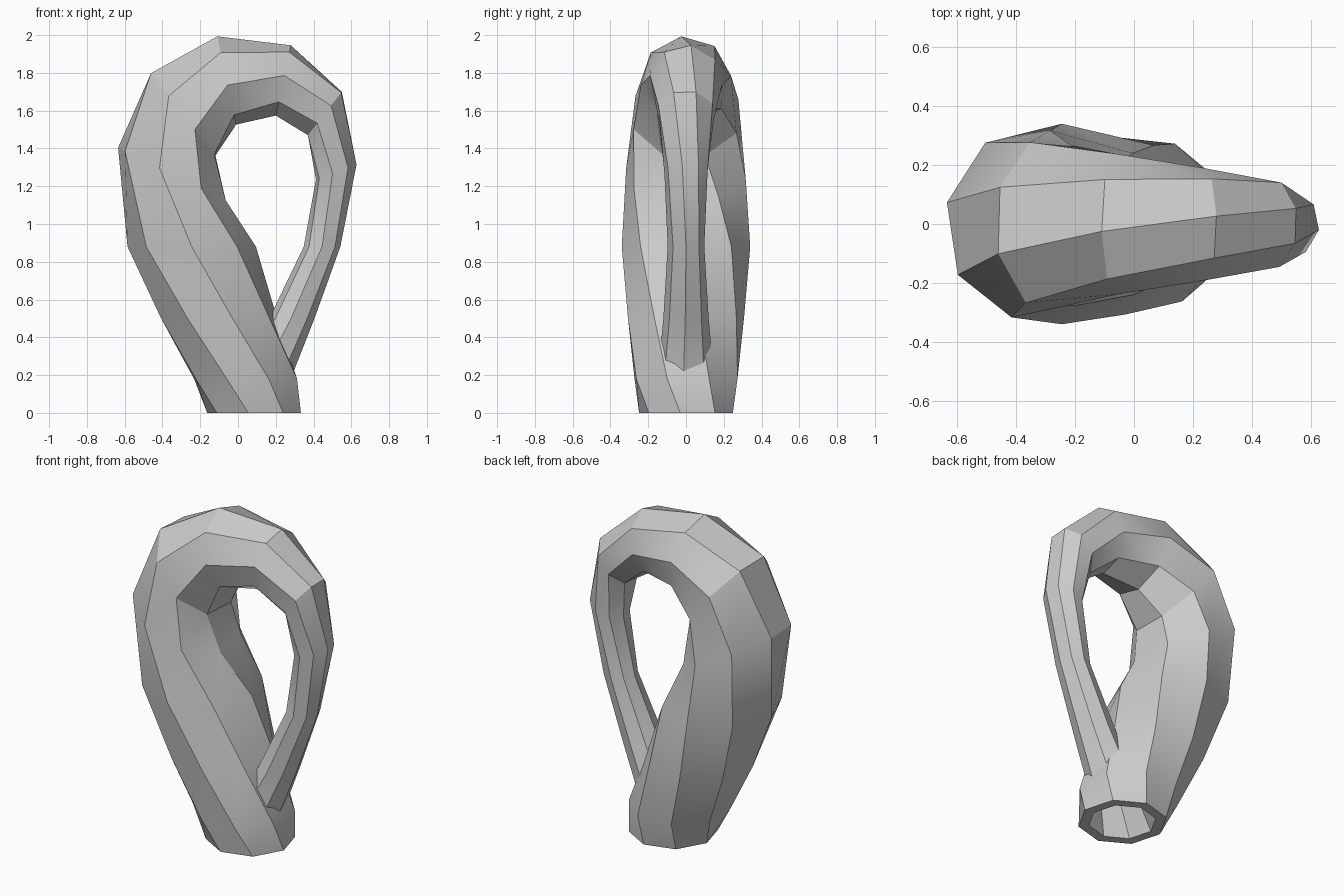
import bpy
import bmesh
from math import sin, cos, radians
from mathutils import Vector

SIDES = 8

# Remove the default object
default_cube = bpy.data.objects.get("Cube")
if default_cube:
    bpy.data.objects.remove(default_cube, do_unlink=True)


def make_material(name, colour):
    material = bpy.data.materials.new(name)
    material.use_nodes = True
    material.diffuse_color = colour
    shader = material.node_tree.nodes["Principled BSDF"]
    shader.inputs["Base Color"].default_value = colour
    return material


def add_ring(bm, x, z, radius, lean, twist):
    """One cross-section: lean turns it in the loop plane, twist spins it."""
    inward = Vector((cos(radians(lean)), 0, sin(radians(lean))))
    depth = Vector((0, 1, 0))
    ring = []
    for i in range(SIDES):
        angle = radians(360 * i / SIDES + twist)
        offset = inward * cos(angle) + depth * sin(angle)
        ring.append(bm.verts.new(Vector((x, 0, z)) + offset * radius))
    return ring


# Path of the tube: centre x, centre z, radius, lean, twist
body = [
    (.085, 0, .25, 0, -7),
    (.04, .18, .29, 0, -20),
    (-.1, .5, .315, 0, -32),
    (-.245, .88, .34, 0, -45),
    (-.35, 1.265, .325, -26, -58),
]
bend = [
    (-.29, 1.58, .295, -52, -70),
    (-.06, 1.76, .24, -78, -84),
    (.24, 1.76, .192, -102, -98),
    (.46, 1.585, .155, -128, -110),
    (.52, 1.275, .116, -160, -125),
]
# The neck passes through the body wall and flares out to the foot
neck = [
    (.445, .88, .097, -180, -135),
    (.285, .5, .12, -180, -133),
    (.13, .18, .15, -180, -130),
    (.085, 0, .19, -180, -128),
]

bm = bmesh.new()
rings = [add_ring(bm, *section) for section in body + bend + neck]

# Tube walls
for lower, upper in zip(rings, rings[1:]):
    for i in range(SIDES):
        j = (i + 1) % SIDES
        bm.faces.new((lower[i], lower[j], upper[j], upper[i]))

# Flat rim joining the foot to the flared end of the neck
foot, flare = rings[0], rings[-1]
for i in range(SIDES):
    j = (i + 1) % SIDES
    bm.faces.new((foot[j], foot[i], flare[-1 - i], flare[-1 - j]))

mesh = bpy.data.meshes.new("looped_bottle")
bm.to_mesh(mesh)
bm.free()

bottle = bpy.data.objects.new("looped_bottle", mesh)
bpy.context.collection.objects.link(bottle)
mesh.materials.append(make_material("plain grey", (.6, .6, .6, 1)))

# Smooth along the tube, crisp along its long edges
bpy.ops.object.select_all(action="DESELECT")
bottle.select_set(True)
bpy.context.view_layer.objects.active = bottle
bpy.ops.object.shade_smooth_by_angle(angle=radians(30))
